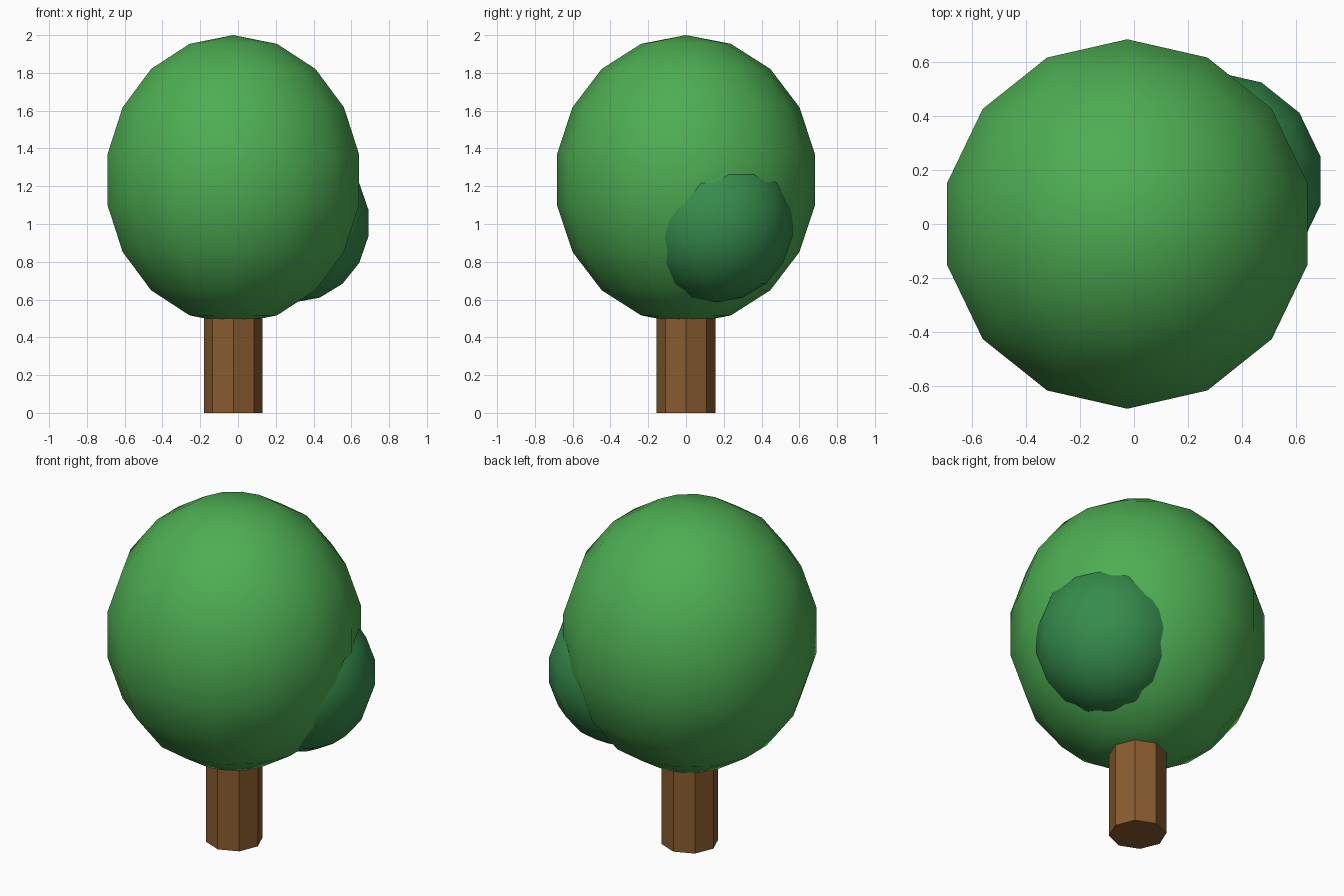
import bpy
import bmesh
from mathutils import Matrix, Vector

cube = bpy.data.objects.get("Cube")
if cube:
    bpy.data.objects.remove(cube, do_unlink=True)


def make_material(name, rgb):
    mat = bpy.data.materials.new(name)
    mat.use_nodes = True
    color = (*rgb, 1.0)
    mat.diffuse_color = color
    for node in mat.node_tree.nodes:
        if node.type == "BSDF_PRINCIPLED":
            node.inputs["Base Color"].default_value = color
    return mat


def add_object(name, bm, mat, smooth):
    bmesh.ops.recalc_face_normals(bm, faces=bm.faces)
    for face in bm.faces:
        face.smooth = smooth
    mesh = bpy.data.meshes.new(name)
    bm.to_mesh(mesh)
    bm.free()
    mesh.materials.append(mat)
    obj = bpy.data.objects.new(name, mesh)
    bpy.context.scene.collection.objects.link(obj)
    return obj


def add_foliage(name, center, radius, half_height, mat):
    """Stretched low-poly ball, smooth shaded."""
    bm = bmesh.new()
    bmesh.ops.create_uvsphere(bm, u_segments=14, v_segments=9, radius=1)
    bm.transform(Matrix.Diagonal((radius, radius, half_height, 1)))
    obj = add_object(name, bm, mat, True)
    obj.location = center
    return obj


def add_trunk(name, center_x, radius, height, mat):
    """Flat-shaded octagonal post standing on the ground."""
    bm = bmesh.new()
    bmesh.ops.create_cone(bm, cap_ends=True, segments=8,
                          radius1=radius, radius2=radius, depth=height)
    obj = add_object(name, bm, mat, False)
    obj.location = Vector((center_x, 0, height / 2))
    return obj


leaf_green = make_material("leaf green", (0.075, 0.42, 0.085))
deep_green = make_material("deep green", (0.036, 0.262, 0.072))
bark_brown = make_material("bark brown", (0.25, 0.105, 0.028))

add_trunk("trunk", -0.025, 0.155, 0.6, bark_brown)
add_foliage("main_crown", (-0.025, 0, 1.235), 0.694, 0.765, leaf_green)
add_foliage("side_foliage", (0.296, 0.16, 1.005), 0.41, 0.42, deep_green)
